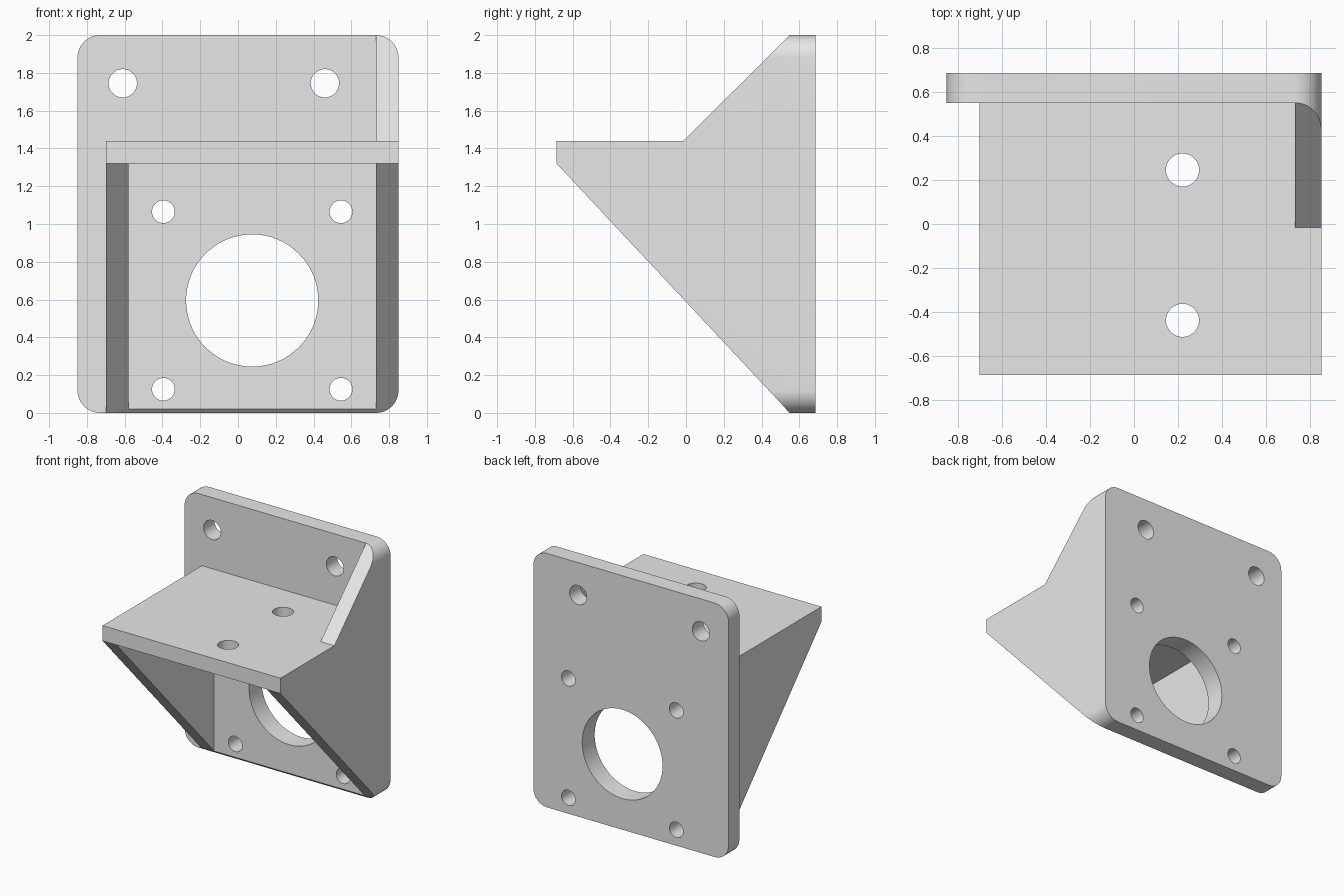
import bpy, bmesh, math

cube = bpy.data.objects.get("Cube")
if cube:
    bpy.data.objects.remove(cube, do_unlink=True)

# Overall layout
W, H, T = 0.85, 2.0, 0.12            # half width, height, wall thickness
FRONT, PLATE, BACK = -0.685, 0.55, 0.685
SHELF_LOW, SHELF_TOP = 1.32, 1.44
LEFT = -0.70                         # outer face of the short rib

grey = bpy.data.materials.new("plain_grey")
grey.use_nodes = True
grey.diffuse_color = (0.8, 0.8, 0.8, 1)
grey.node_tree.nodes["Principled BSDF"].inputs["Base Color"].default_value = (0.8, 0.8, 0.8, 1)


def prism(name, base, shift):
    """Sweep a flat outline of 3D points along a vector into a solid."""
    bm = bmesh.new()
    face = bm.faces.new([bm.verts.new(p) for p in base])
    swept = bmesh.ops.extrude_face_region(bm, geom=[face])["geom"]
    bmesh.ops.translate(bm, vec=shift, verts=[v for v in swept if isinstance(v, bmesh.types.BMVert)])
    bmesh.ops.recalc_face_normals(bm, faces=bm.faces)
    mesh = bpy.data.meshes.new(name)
    bm.to_mesh(mesh)
    bm.free()
    mesh.materials.append(grey)
    obj = bpy.data.objects.new(name, mesh)
    bpy.context.collection.objects.link(obj)
    return obj


def side_prism(name, profile, x0, x1):
    return prism(name, [(x0, y, z) for y, z in profile], (x1 - x0, 0, 0))


def circle(r, n=64):
    return [(r * math.cos(2 * math.pi * i / n), r * math.sin(2 * math.pi * i / n)) for i in range(n)]


def combine(target, tool, operation):
    """Apply a boolean and discard the tool."""
    tool.hide_render = True
    mod = target.modifiers.new(operation, "BOOLEAN")
    mod.operation, mod.object, mod.solver = operation, tool, "EXACT"
    bpy.ops.object.select_all(action="DESELECT")
    bpy.context.view_layer.objects.active = target
    target.select_set(True)
    bpy.ops.object.modifier_apply(modifier=mod.name)
    bpy.data.objects.remove(tool, do_unlink=True)


# Back plate
bracket = side_prism("motor_bracket", [(PLATE, 0), (BACK, 0), (BACK, H), (PLATE, H)], -W, W)

# Shelf, tall rib, short rib and the thicker pad between the ribs
mid = (PLATE + BACK) / 2
shelf = [(FRONT, SHELF_LOW), (mid, SHELF_LOW), (mid, SHELF_TOP), (FRONT, SHELF_TOP)]
lower = [(FRONT, SHELF_TOP), (FRONT, SHELF_LOW), (PLATE, 0), (mid, 0)]
tall = lower + [(mid, H), (PLATE, H), (-0.015, SHELF_TOP)]
short = lower + [(mid, SHELF_TOP)]
pad = [(0.53, 0.02), (PLATE, 0), (mid, 0), (mid, SHELF_TOP), (0.53, SHELF_TOP)]
for name, profile, x0, x1 in (("tall_rib", tall, W - T, W), ("short_rib", short, LEFT, LEFT + T),
                              ("shelf", shelf, LEFT, W), ("pad", pad, LEFT + T / 2, W - T / 2)):
    combine(bracket, side_prism(name, profile, x0, x1), "UNION")

# Rounded outer corners
R = 0.12
outline = []
for cx, cz, start in ((W - R, H - R, 0), (R - W, H - R, 90), (R - W, R, 180), (W - R, R, 270)):
    for i in range(13):
        a = math.radians(start + 7.5 * i)
        outline.append((cx + R * math.cos(a), -1, cz + R * math.sin(a)))
combine(bracket, prism("corner_envelope", outline, (0, 2, 0)), "INTERSECT")

# Holes through the plate
holes = [(0.075, 0.595, 0.35)]
holes += [(x, 1.745, 0.075) for x in (-0.61, 0.46)]
holes += [(x, z, 0.06) for x in (-0.395, 0.545) for z in (0.125, 1.065)]
for x, z, r in holes:
    combine(bracket, prism("plate_hole", [(x + u, 0.45, z + v) for u, v in circle(r)], (0, 0.4, 0)), "DIFFERENCE")

# Holes through the shelf
for y in (0.245, -0.437):
    combine(bracket, prism("shelf_hole", [(0.22 + u, y + v, 1.25) for u, v in circle(0.075)], (0, 0, 0.3)), "DIFFERENCE")

# Smooth rounded surfaces, sharp edges
bpy.ops.object.select_all(action="DESELECT")
bracket.select_set(True)
bpy.context.view_layer.objects.active = bracket
bpy.ops.object.shade_smooth_by_angle(angle=math.radians(30))
